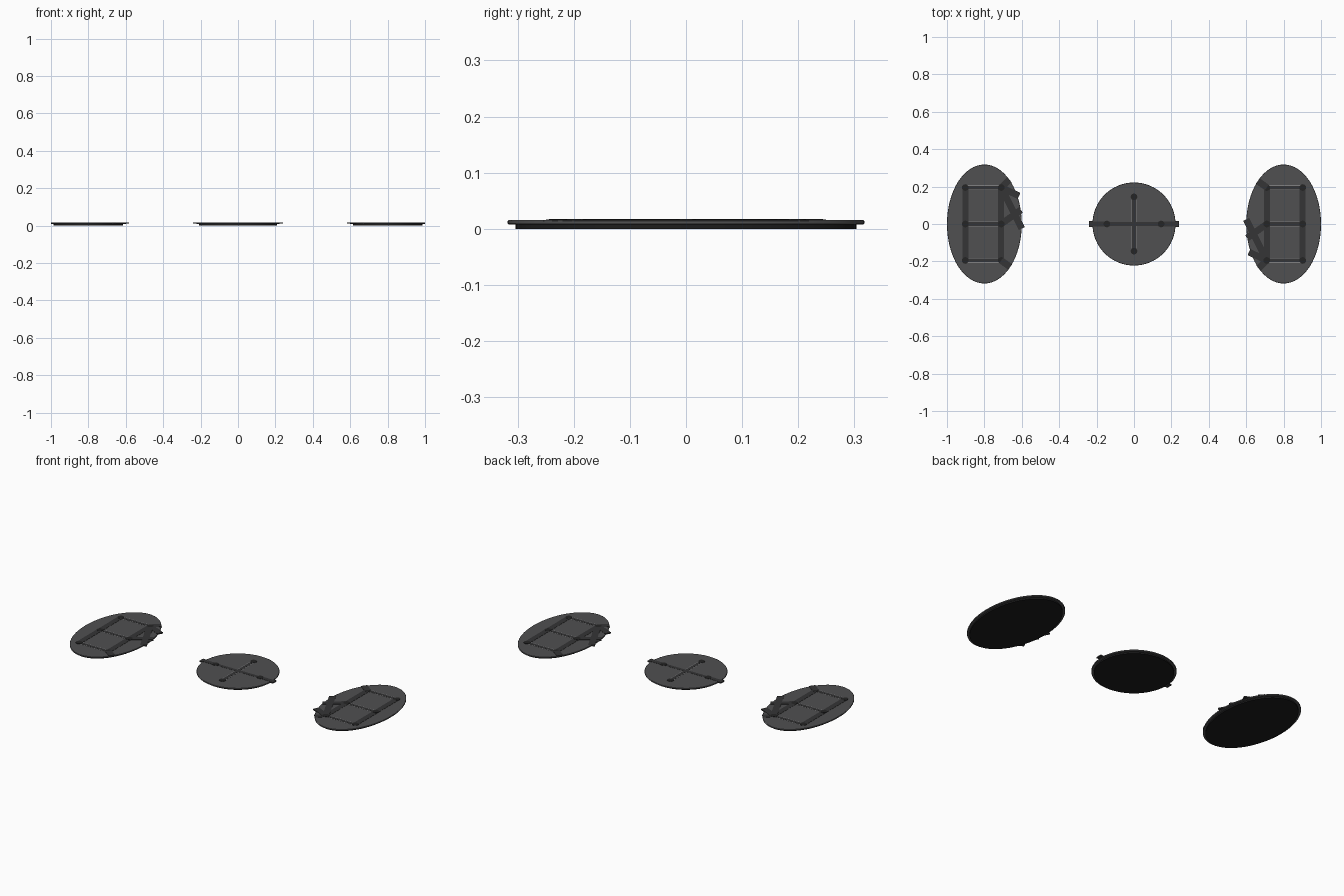
import bpy, math

if "Cube" in bpy.data.objects:
    bpy.data.objects.remove(bpy.data.objects["Cube"])

def mat(name, v):
    m = bpy.data.materials.new(name)
    m.diffuse_color = (v, v, v * 1.03, 1)
    m.use_nodes = True
    m.node_tree.nodes["Principled BSDF"].inputs["Base Color"].default_value = m.diffuse_color
    return m

BASE = mat("dark_rubber", 0.012)
PLATE = mat("dark_grey", 0.08)
BAR = mat("bar_grey", 0.035)
NODE = mat("node_grey", 0.018)
TRIM = mat("trim_grey", 0.22)

def disc(name, x, y, rx, ry, z0, z1, m, sides=64, bevel=0):
    bpy.ops.mesh.primitive_cylinder_add(vertices=sides, radius=1, depth=z1 - z0,
                                        location=(x, y, (z0 + z1) / 2))
    o = bpy.context.object
    o.name = name
    o.scale = (rx, ry, 1)
    bpy.ops.object.transform_apply(location=False, rotation=False, scale=True)
    o.data.materials.append(m)
    if bevel:
        b = o.modifiers.new("bevel", 'BEVEL')
        b.width, b.segments, b.limit_method = bevel, 2, 'ANGLE'
    bpy.ops.object.shade_smooth_by_angle(angle=math.radians(35))
    return o

def bar(name, a, b, width, z0, z1, m):
    dx, dy = b[0] - a[0], b[1] - a[1]
    bpy.ops.mesh.primitive_cube_add(
        size=1, location=((a[0] + b[0]) / 2, (a[1] + b[1]) / 2, (z0 + z1) / 2),
        rotation=(0, 0, math.atan2(dy, dx)))
    o = bpy.context.object
    o.name = name
    o.scale = (math.hypot(dx, dy), width, z1 - z0)
    o.data.materials.append(m)

def pad(name, x, rx, ry):
    # dark foot below a slightly wider plate
    disc(name + "_foot", x, 0, rx - 0.014, ry - 0.014, 0, 0.009, BASE)
    disc(name + "_plate", x, 0, rx, ry, 0.008, 0.0155, PLATE, bevel=0.002)

def trimmed_bar(name, a, b):
    # dark bar with thin pale edging
    bar(name + "_trim", a, b, 0.026, 0.012, 0.0158, TRIM)
    bar(name, a, b, 0.019, 0.012, 0.0164, BAR)

def side_pad(name, s):
    # s = -1 is the left pad; the right one is the same turned half round
    def p(x, y):
        return (-s * x, -s * y)
    pad(name, s * 0.8, 0.2, 0.318)
    for x in (-0.902, -0.71):
        bar(name + "_rail", p(x, -0.195), p(x, 0.195), 0.032, 0.012, 0.0166, BAR)
    for y in (-0.195, 0, 0.195):
        trimmed_bar(name + "_rung", p(-0.902, y), p(-0.71, y))
        for x in (-0.902, -0.71):
            n = p(x, y)
            disc(name + "_node", n[0], n[1], 0.018, 0.018, 0.012, 0.0175, NODE, 16)
    # loose straps reaching over the inner edge
    straps = [((-0.71, 0.195), (-0.666, 0.236)),
              ((-0.71, 0.195), (-0.615, 0.15)),
              ((-0.71, 0.195), (-0.6, -0.025)),
              ((-0.71, 0.0), (-0.605, 0.075)),
              ((-0.71, -0.195), (-0.662, -0.23))]
    for i, (a, b) in enumerate(straps):
        bar(name + "_strap", p(*a), p(*b), 0.036, 0.010, 0.0168 + i * 0.0002, BAR)

side_pad("left_pad", -1)
side_pad("right_pad", 1)

# round centre pad with a cross
pad("centre_pad", 0, 0.222, 0.222)
bar("centre_cross_wide", (-0.145, 0), (0.145, 0), 0.02, 0.012, 0.0162, BAR)
trimmed_bar("centre_cross_long", (0, -0.145), (0, 0.145))
for s in (-1, 1):
    bar("centre_strap", (s * 0.145, 0), (s * 0.222, 0), 0.026, 0.010, 0.0166, BAR)
    bar("centre_strap_end", (s * 0.218, 0), (s * 0.24, 0), 0.034, 0.010, 0.0168, BAR)
    for x, y in ((s * 0.145, 0), (0, s * 0.145)):
        disc("centre_node", x, y, 0.018, 0.018, 0.012, 0.0175, NODE, 16)
